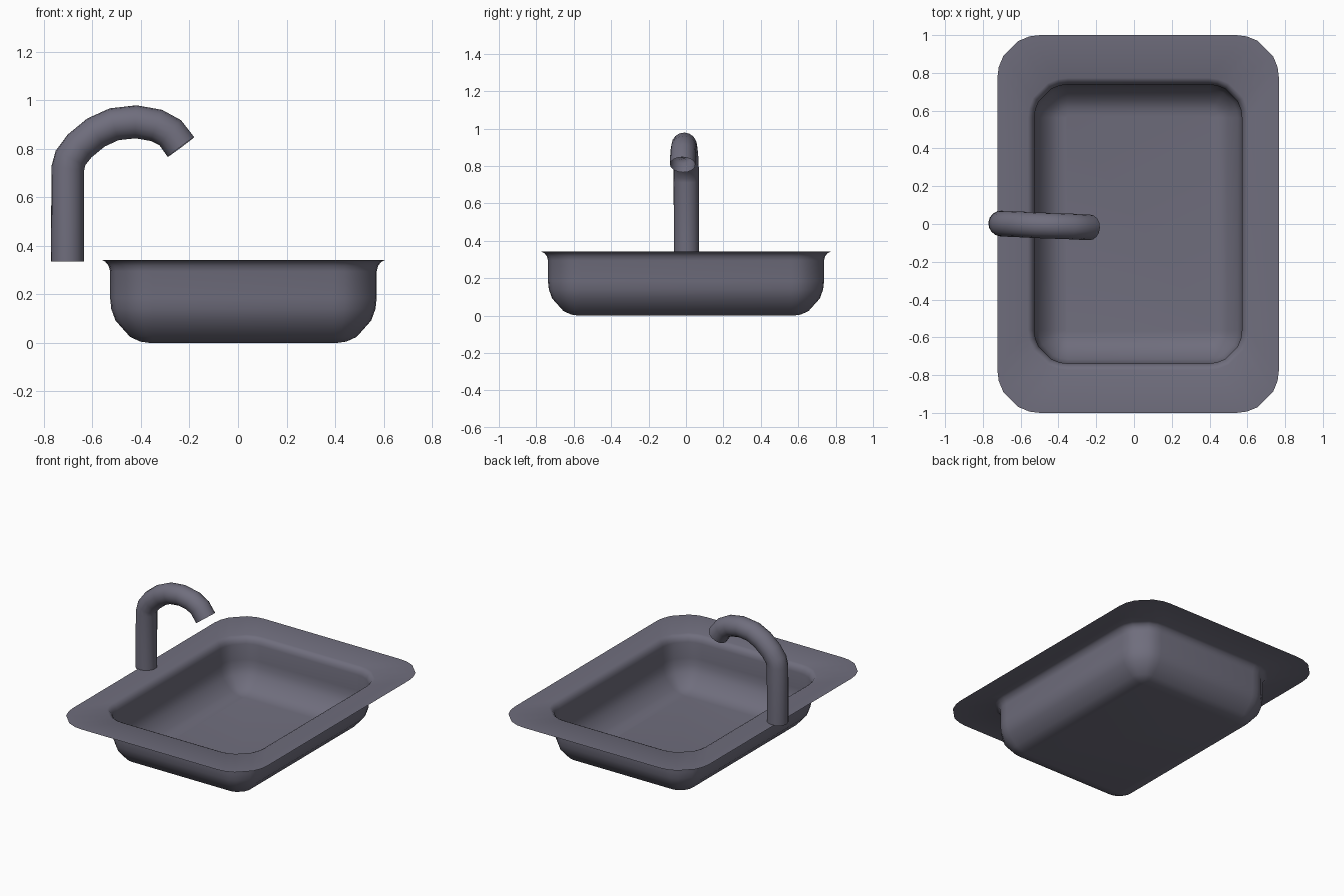
import bpy, bmesh, math

if "Cube" in bpy.data.objects:
    bpy.data.objects.remove(bpy.data.objects["Cube"])

CX = 0.022      # sink centre in x
RIM_Z = 0.342
ARC = [math.radians(a) for a in (0, 14, 30, 60, 76, 90)]   # corner steps, flat in the middle

# Dark bluish-grey metal
metal = bpy.data.materials.new("dark_metal")
metal.diffuse_color = (0.16, 0.155, 0.205, 1)
metal.use_nodes = True
metal.node_tree.nodes["Principled BSDF"].inputs["Base Color"].default_value = metal.diffuse_color


def rounded_ring(bm, hx, hy, r, z):
    """Rounded rectangle of vertices at height z."""
    verts = []
    for i, (sx, sy) in enumerate([(1, 1), (-1, 1), (-1, -1), (1, -1)]):
        for step in ARC:
            a = math.pi / 2 * i + step
            verts.append(bm.verts.new((CX + sx * (hx - r) + r * math.cos(a),
                                       sy * (hy - r) + r * math.sin(a), z)))
    return verts


def finish(obj, angle):
    """Assign the material and shade smooth."""
    obj.data.materials.clear()
    obj.data.materials.append(metal)
    bpy.ops.object.select_all(action='DESELECT')
    obj.select_set(True)
    bpy.context.view_layer.objects.active = obj
    bpy.ops.object.shade_smooth_by_angle(angle=math.radians(angle))


# Sink basin: flat thin rim, small flared lip, walls and rounded floor
bm = bmesh.new()
rings = [rounded_ring(bm, 0.745, 1.0, 0.225, RIM_Z)]
# (outward offset from the wall, height)
profile = [(0.035, RIM_Z), (0.02, 0.335), (0.006, 0.318), (0.0, 0.295), (0.0, 0.185)]
R = 0.165
for a in ARC[1:]:
    profile.append((-R * (1 - math.cos(a)), 0.185 * (1 - math.sin(a))))
for d, z in profile:
    rings.append(rounded_ring(bm, 0.549 + d, 0.738 + d, 0.175 + d, z))
for a, b in zip(rings, rings[1:]):
    n = len(a)
    for i in range(n):
        j = (i + 1) % n
        bm.faces.new((a[i], b[i], b[j], a[j]))
floor = bm.faces.new(rings[-1])
bmesh.ops.recalc_face_normals(bm, faces=bm.faces)
if floor.normal.z < 0:
    bmesh.ops.reverse_faces(bm, faces=bm.faces)
mesh = bpy.data.meshes.new("sink_basin")
bm.to_mesh(mesh)
bm.free()
basin = bpy.data.objects.new("sink_basin", mesh)
bpy.context.collection.objects.link(basin)
finish(basin, 40)

# Faucet: open pipe swept along a gooseneck path that drifts slightly sideways
path = [(-0.703, 0.003, 0.336), (-0.701, 0.002, 0.72), (-0.69, 0.001, 0.762),
        (-0.652, 0, 0.812), (-0.585, -0.003, 0.867), (-0.51, -0.007, 0.901),
        (-0.42, -0.01, 0.911), (-0.335, -0.013, 0.896), (-0.279, -0.016, 0.866),
        (-0.235, -0.018, 0.807)]
curve = bpy.data.curves.new("faucet", 'CURVE')
curve.dimensions = '3D'
curve.bevel_depth = 0.068
curve.bevel_resolution = 6
curve.use_fill_caps = False
spline = curve.splines.new('POLY')
spline.points.add(len(path) - 1)
for p, co in zip(spline.points, path):
    p.co = (*co, 1)
faucet = bpy.data.objects.new("faucet", curve)
bpy.context.collection.objects.link(faucet)
bpy.ops.object.select_all(action='DESELECT')
faucet.select_set(True)
bpy.context.view_layer.objects.active = faucet
bpy.ops.object.convert(target='MESH')
finish(bpy.context.view_layer.objects.active, 50)
